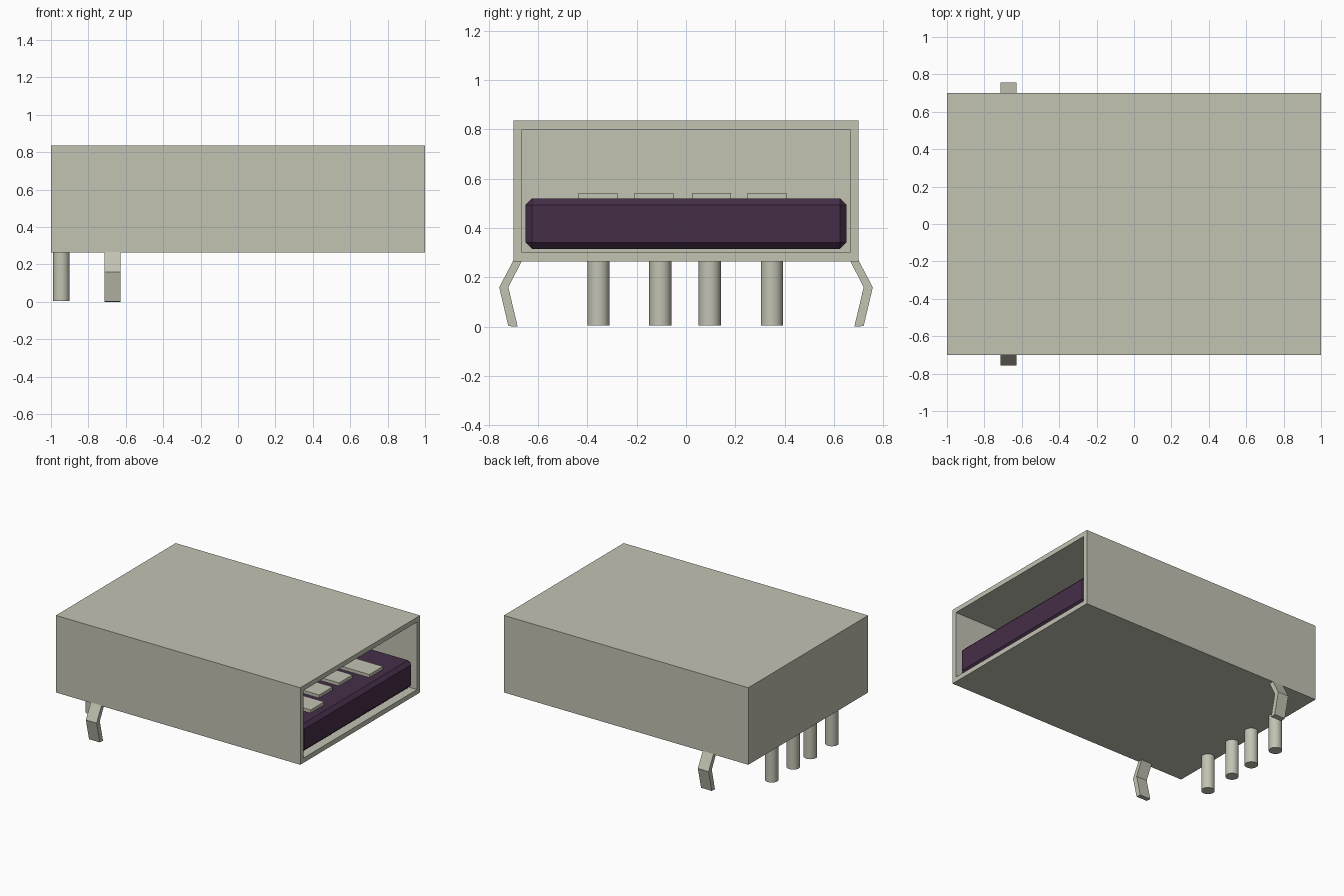
import bpy, bmesh

cube = bpy.data.objects.get("Cube")
if cube:
    bpy.data.objects.remove(cube, do_unlink=True)


def make_material(name, rgb):
    mat = bpy.data.materials.new(name)
    mat.use_nodes = True
    color = (*rgb, 1)
    mat.diffuse_color = color
    mat.node_tree.nodes["Principled BSDF"].inputs["Base Color"].default_value = color
    return mat


METAL = make_material("warm grey metal", (0.54, 0.54, 0.45))
PLASTIC = make_material("dark purple plastic", (0.06, 0.027, 0.064))


def finish(bm, name, mat):
    bmesh.ops.recalc_face_normals(bm, faces=bm.faces)
    mesh = bpy.data.meshes.new(name)
    bm.to_mesh(mesh)
    bm.free()
    mesh.materials.append(mat)
    obj = bpy.data.objects.new(name, mesh)
    bpy.context.collection.objects.link(obj)
    return obj


def box_mesh(x, y, z):
    bm = bmesh.new()
    bmesh.ops.create_cube(bm, size=1)
    for v in bm.verts:
        for i, (lo, hi) in enumerate((x, y, z)):
            v.co[i] = lo if v.co[i] < 0 else hi
    return bm


# Hollow shell: the +x face is inset and pushed in to form the cavity
bm = box_mesh((-1, 1), (-0.7, 0.7), (0.265, 0.835))
mouth = max(bm.faces, key=lambda f: f.calc_center_median().x)
bmesh.ops.inset_region(bm, faces=[mouth], thickness=0.05)
floor = bmesh.ops.extrude_face_region(bm, geom=[mouth])
bmesh.ops.delete(bm, geom=[mouth], context="FACES")
bmesh.ops.translate(bm, vec=(-1.95, 0, 0),
                    verts=[g for g in floor["geom"] if isinstance(g, bmesh.types.BMVert)])
finish(bm, "shell", METAL)

# Plastic tongue with chamfered edges
bm = box_mesh((-0.95, 0.98), (-0.65, 0.65), (0.316, 0.52))
bmesh.ops.bevel(bm, geom=list(bm.edges), offset=0.026, segments=1,
                profile=0.5, affect="EDGES")
finish(bm, "tongue", PLASTIC)

# Contacts on the tongue (outer pair reaches further forward) and round pins
contact_rows = [(-0.357, 0.9), (-0.13, 0.81), (0.103, 0.81), (0.329, 0.9)]
pin_rows = [-0.355, -0.104, 0.096, 0.348]
for i, (y, front) in enumerate(contact_rows):
    bm = box_mesh((-0.9, front), (y - 0.079, y + 0.079), (0.51, 0.543))
    finish(bm, f"contact_{i + 1}", METAL)
for i, y in enumerate(pin_rows):
    bpy.ops.mesh.primitive_cylinder_add(vertices=32, radius=0.045, depth=0.275,
                                        location=(-0.945, y, 0.1425))
    pin = bpy.context.object
    pin.name = f"pin_{i + 1}"
    pin.data.materials.append(METAL)
    bpy.ops.object.shade_smooth_by_angle()

# Bent mounting legs, mirrored across the width
profile = [(0.665, 0.268), (0.7, 0.268), (0.757, 0.16),
           (0.72, 0.003), (0.682, 0), (0.72, 0.16)]
for side, name in ((1, "back_leg"), (-1, "front_leg")):
    bm = bmesh.new()
    face = bm.faces.new([bm.verts.new((-0.715, side * y, z)) for y, z in profile])
    ext = bmesh.ops.extrude_face_region(bm, geom=[face])
    bmesh.ops.translate(bm, vec=(0.088, 0, 0),
                        verts=[g for g in ext["geom"] if isinstance(g, bmesh.types.BMVert)])
    finish(bm, name, METAL)
